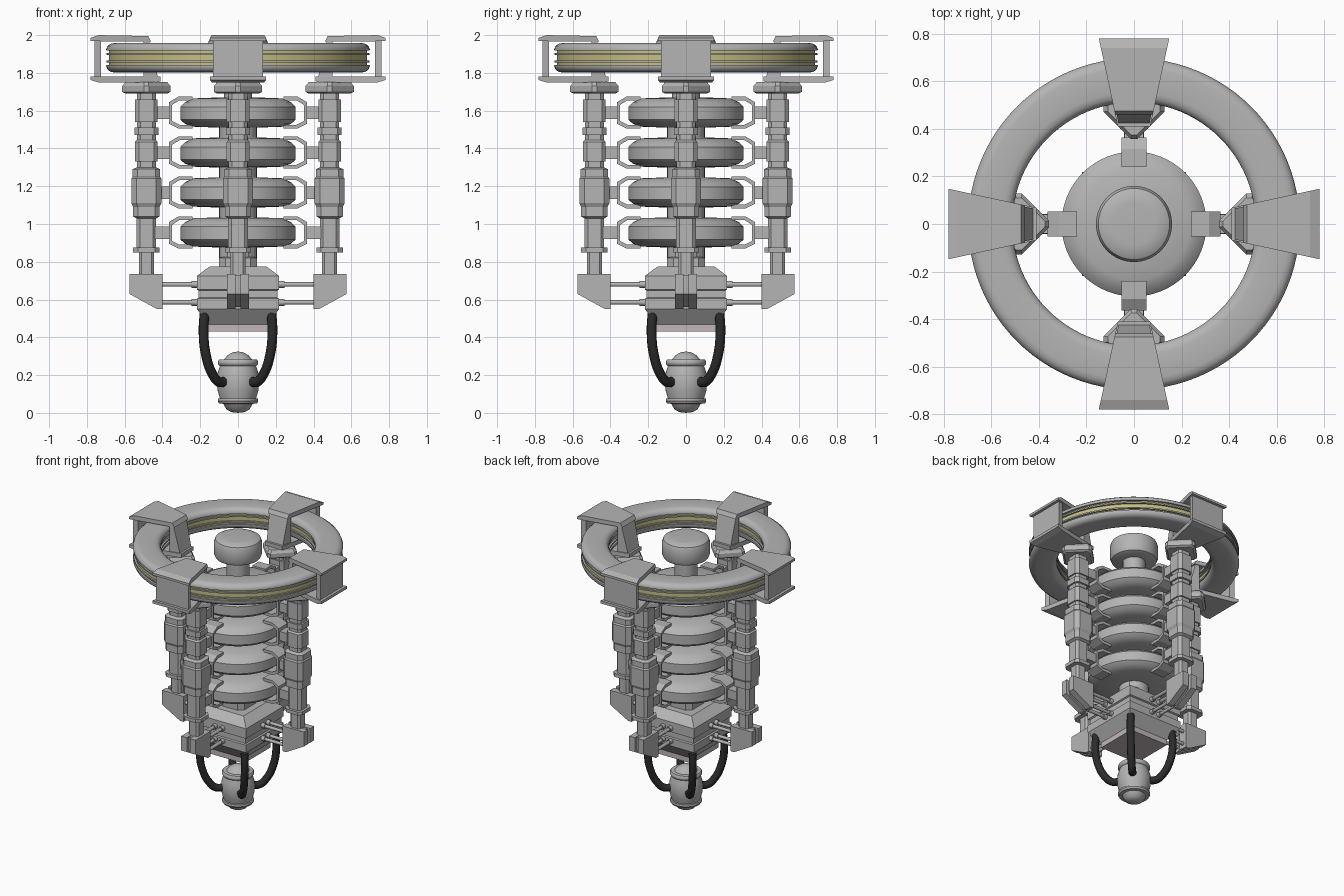
import bpy, bmesh, math
from mathutils import Matrix, Vector

if "Cube" in bpy.data.objects:
    bpy.data.objects.remove(bpy.data.objects["Cube"])


def material(name, rgb):
    m = bpy.data.materials.new(name)
    m.diffuse_color = (*rgb, 1)
    m.use_nodes = True
    m.node_tree.nodes["Principled BSDF"].inputs["Base Color"].default_value = m.diffuse_color
    return m


GREY = material("steel grey", (0.46, 0.46, 0.46))
YELLOW = material("pale yellow", (0.56, 0.52, 0.22))
BLACK = material("black rubber", (0.025, 0.025, 0.025))
PINK = material("pinkish grey", (0.54, 0.47, 0.50))


def finish(name, bm, mat, smooth=False, around=False):
    """Turn a bmesh into an object; around = repeat it on all four sides."""
    bmesh.ops.remove_doubles(bm, verts=bm.verts, dist=1e-5)
    bmesh.ops.recalc_face_normals(bm, faces=bm.faces)
    if around:
        base = bm.faces[:] + bm.edges[:] + bm.verts[:]
        for k in (1, 2, 3):
            new = bmesh.ops.duplicate(bm, geom=base)["geom"]
            bmesh.ops.rotate(bm, verts=[v for v in new if isinstance(v, bmesh.types.BMVert)],
                             cent=(0, 0, 0), matrix=Matrix.Rotation(k * math.pi / 2, 3, 'Z'))
    me = bpy.data.meshes.new(name)
    bm.to_mesh(me)
    bm.free()
    ob = bpy.data.objects.new(name, me)
    bpy.context.collection.objects.link(ob)
    me.materials.append(mat)
    if smooth:
        bpy.ops.object.select_all(action='DESELECT')
        ob.select_set(True)
        bpy.context.view_layer.objects.active = ob
        bpy.ops.object.shade_smooth_by_angle(angle=math.radians(35))
    return ob


def lathe(bm, prof, n=64, closed=False):
    """Spin (radius, z) points round z."""
    rings = [[bm.verts.new((max(r, 1e-7) * math.cos(2 * math.pi * i / n),
                            max(r, 1e-7) * math.sin(2 * math.pi * i / n), z)) for i in range(n)]
             for r, z in prof]
    pairs = list(zip(rings, rings[1:])) + ([(rings[-1], rings[0])] if closed else [])
    for a, b in pairs:
        for i in range(n):
            j = (i + 1) % n
            bm.faces.new((a[i], a[j], b[j], b[i]))
    if not closed:
        bm.faces.new(rings[0])
        bm.faces.new(rings[-1])


def loft(bm, levels, section, cx=0.0):
    """Stack scaled copies of a cross-section at (half width, z)."""
    rings = [[bm.verts.new((cx + x * h, y * h, z)) for x, y in section] for h, z in levels]
    n = len(section)
    for a, b in zip(rings, rings[1:]):
        for i in range(n):
            j = (i + 1) % n
            bm.faces.new((a[i], a[j], b[j], b[i]))
    bm.faces.new(rings[0])
    bm.faces.new(rings[-1])


def prism(bm, pts, width, t=0.0):
    """Extrude an (x, z) outline sideways; width may depend on x."""
    w = width if callable(width) else (lambda x: width)
    a = [bm.verts.new((x, t - w(x), z)) for x, z in pts]
    b = [bm.verts.new((x, t + w(x), z)) for x, z in pts]
    for i in range(len(pts)):
        j = (i + 1) % len(pts)
        bm.faces.new((a[i], a[j], b[j], b[i]))
    bm.faces.new(a)
    bm.faces.new(b)


def rod(bm, x0, x1, y, z, r):
    m = Matrix.Translation(((x0 + x1) / 2, y, z)) @ Matrix.Rotation(math.pi / 2, 4, 'Y')
    bmesh.ops.create_cone(bm, cap_ends=True, segments=12, radius1=r, radius2=r,
                          depth=x1 - x0, matrix=m)


SQUARE = [(1, 1), (-1, 1), (-1, -1), (1, -1)]
CHAMFER = [(1, .65), (.65, 1), (-.65, 1), (-1, .65), (-1, -.65), (-.65, -1), (.65, -1), (1, -.65)]
DIAMOND = [(1, .1), (.1, 1), (-.1, 1), (-1, .1), (-1, -.1), (-.1, -1), (.1, -1), (1, -.1)]

# Big top ring: rounded grey rims, two fins and a yellow core
bm = bmesh.new()
C = 0.605
half = [(.092, 1.918), (.093, 1.925), (.086, 1.942), (.07, 1.954), (.05, 1.958)]
for flip in (False, True):
    rim = [(C + d, z) for d, z in half] + [(C - d, z) for d, z in reversed(half)]
    lathe(bm, [(r, 3.76 - z if flip else z) for r, z in rim], 96, True)
for z in (1.86, 1.90):
    lathe(bm, [(C - .09, z - .005), (C + .09, z - .005), (C + .09, z + .005), (C - .09, z + .005)], 96, True)
finish("top_ring", bm, GREY, True)
bm = bmesh.new()
lathe(bm, [(C - .078, 1.83), (C + .078, 1.83), (C + .078, 1.93), (C - .078, 1.93)], 96, True)
finish("ring_core", bm, YELLOW, True)

# Four box clamps that hold the ring
bm = bmesh.new()


def taper(x):
    return 0.068 + (x - 0.41) * 0.216


prism(bm, [(.46, 1.965), (.475, 1.995), (.74, 2.0), (.78, 1.985), (.78, 1.968)], taper)
prism(bm, [(.41, 1.782), (.41, 1.755), (.43, 1.75), (.74, 1.75), (.78, 1.762), (.78, 1.782)], taper)
prism(bm, [(.725, 1.78), (.76, 1.78), (.76, 1.97), (.725, 1.97)], lambda x: taper(x) - .012)
prism(bm, [(.425, 1.78), (.50, 1.78), (.50, 1.97), (.47, 1.97)], lambda x: taper(x) - .006)
finish("ring_clamps", bm, GREY, around=True)

# Columns with their diamond head plates
bm = bmesh.new()
loft(bm, [(.05, 1.70), (.05, 1.66), (.06, 1.66), (.06, 1.54), (.05, 1.54), (.05, 1.51),
          (.063, 1.51), (.063, 1.47), (.05, 1.47), (.05, 1.445), (.06, 1.435), (.06, 1.33),
          (.05, 1.33), (.05, 1.30), (.073, 1.29), (.073, 1.25), (.08, 1.24), (.08, 1.11),
          (.07, 1.09), (.07, 1.04), (.052, 1.03), (.052, .875), (.07, .875), (.07, .85),
          (.04, .85), (.04, .72)], CHAMFER, .485)
loft(bm, [(.11, 1.69), (.128, 1.70), (.128, 1.73), (.11, 1.752)], DIAMOND, .485)
finish("columns", bm, GREY, around=True)

# Feet under the columns: two cheeks with a slot between
bm = bmesh.new()
foot = [(.40, .735), (.575, .735), (.575, .63), (.43, .55), (.40, .55)]
for t in (-.035, .035):
    prism(bm, foot, .023, t)
prism(bm, [(.405, .73), (.55, .73), (.55, .63), (.43, .56), (.405, .56)], .02)
finish("feet", bm, GREY, around=True)

# Twin rods from feet to the body
bm = bmesh.new()
for z in (.585, .68):
    for y in (-.03, .03):
        rod(bm, .20, .42, y, z, .012)
        rod(bm, .20, .245, y, z, .018)
finish("tie_rods", bm, GREY, True, True)

# Stack of four discs on a central shaft, with cap
STEP = 0.2115
bm = bmesh.new()
for k in range(4):
    o = -STEP * k
    lathe(bm, [(r, z + o) for r, z in [(.10, 1.67), (.235, 1.665), (.28, 1.645), (.305, 1.62),
                                       (.305, 1.552), (.28, 1.53), (.235, 1.515), (.10, 1.51)]])
finish("discs", bm, GREY, True)
bm = bmesh.new()
lathe(bm, [(.10, .76), (.10, 1.66)], 32)
lathe(bm, [(.075, 1.64), (.075, 1.86)], 32)
finish("shaft", bm, GREY, True)
bm = bmesh.new()
lathe(bm, [(.125, 1.84), (.15, 1.85), (.16, 1.875), (.16, 1.955), (.15, 1.98), (.125, 1.993), (.09, 1.996)])
finish("shaft_cap", bm, GREY, True)

# C-shaped disc grips and arms to the columns
bm = bmesh.new()
for k in range(4):
    outline = [(.24, 1.675), (.315, 1.675), (.365, 1.645), (.365, 1.53), (.315, 1.505), (.24, 1.505),
               (.24, 1.525), (.31, 1.525), (.35, 1.545), (.35, 1.63), (.31, 1.655), (.24, 1.655)]
    prism(bm, [(x, z - STEP * k) for x, z in outline], .052)
    arm = [(.355, 1.555), (.46, 1.555), (.46, 1.622), (.355, 1.622)]
    prism(bm, [(x, z - STEP * k) for x, z in arm], .04)
finish("disc_grips", bm, GREY, around=True)

# Square body under the stack
bm = bmesh.new()
loft(bm, [(.15, .775), (.218, .725), (.218, .652), (.208, .647), (.208, .61), (.218, .605),
          (.218, .55), (.155, .468)], SQUARE)
loft(bm, [(.10, .76), (.10, .82), (.085, .825), (.085, .875)], CHAMFER)
finish("body", bm, GREY)
bm = bmesh.new()
loft(bm, [(.155, .468), (.155, .43)], SQUARE)
finish("body_base", bm, PINK)

# Hanging bulb
bm = bmesh.new()
lathe(bm, [(0, .325), (.03, .32), (.055, .305), (.075, .283), (.10, .282), (.107, .272), (.107, .26),
           (.10, .25), (.096, .248), (.108, .21), (.113, .165), (.108, .12), (.096, .077), (.105, .075),
           (.107, .062), (.10, .05), (.078, .048), (.06, .018), (.035, .004), (0, 0)], 48)
finish("bulb", bm, GREY, True)

# Four black cables on the diagonals
path = [(.25, .54), (.258, .42), (.238, .30), (.195, .21), (.145, .165), (.095, .165)]
for k in range(4):
    a = math.pi / 4 + k * math.pi / 2
    cu = bpy.data.curves.new("cable", 'CURVE')
    cu.dimensions = '3D'
    cu.bevel_depth = 0.026
    cu.bevel_resolution = 3
    cu.use_fill_caps = True
    sp = cu.splines.new('BEZIER')
    sp.bezier_points.add(len(path) - 1)
    for p, (r, z) in zip(sp.bezier_points, path):
        p.co = Vector((r * math.cos(a), r * math.sin(a), z))
        p.handle_left_type = p.handle_right_type = 'AUTO'
    cu.materials.append(BLACK)
    bpy.context.collection.objects.link(bpy.data.objects.new(f"cable_{k + 1}", cu))
